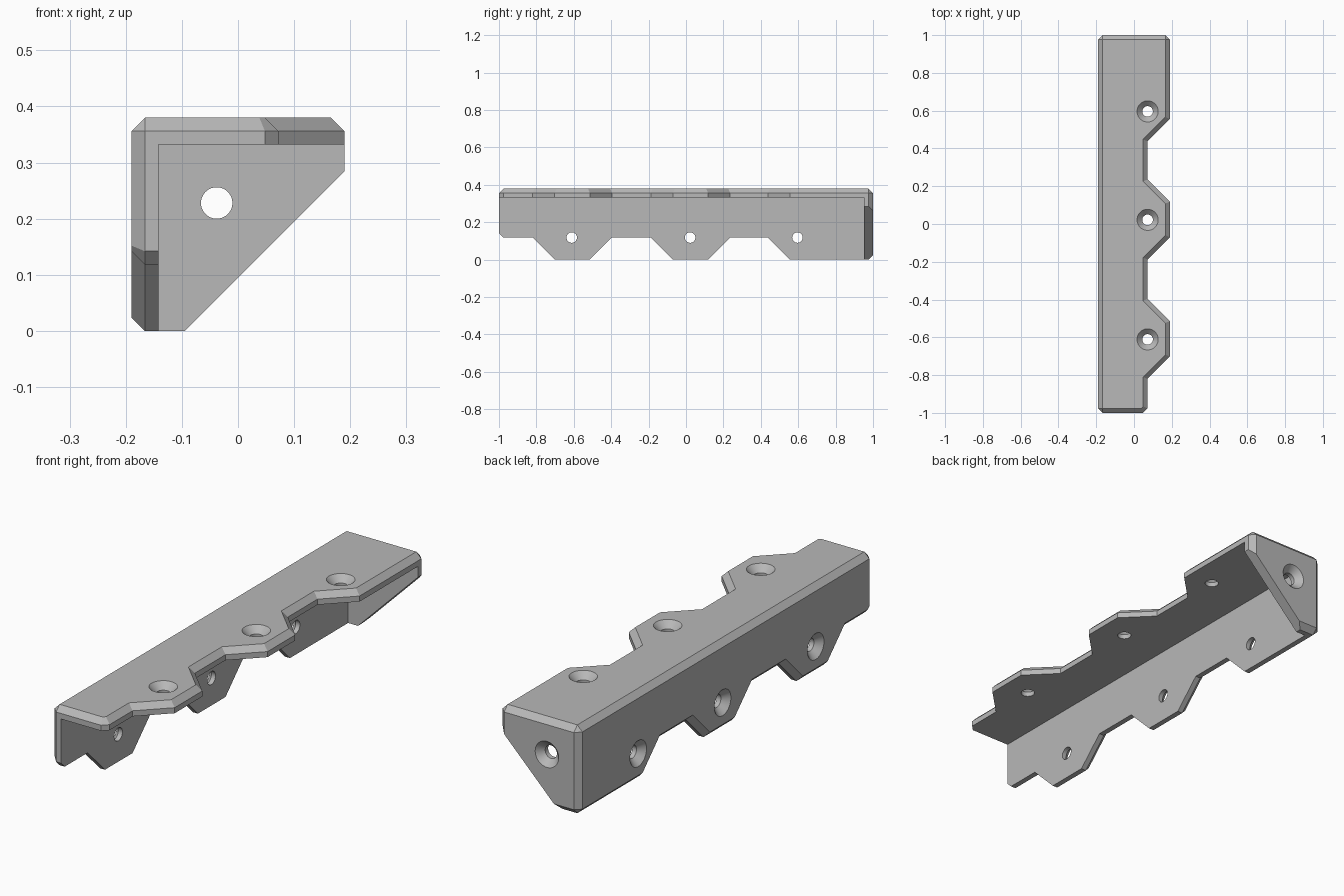
import bpy
import bmesh
from math import cos, sin, tau
from mathutils import Matrix, Vector

cube = bpy.data.objects.get("Cube")
if cube:
    bpy.data.objects.remove(cube, do_unlink=True)

HALF = 0.19       # half width of the bracket
TOP = 0.38        # overall height
WALL = 0.048      # plate thickness
BEVEL = 0.024     # chamfer on all outer edges
NOTCH = 0.072     # depth line of the scalloped edge
FAR = 0.3         # cutters run out past the body

# Swaps the top flange with the side flange (x -> HALF - z, z -> HALF - x)
SWAP = Matrix(((0, 0, -1, HALF), (0, 1, 0, 0), (-1, 0, 0, HALF), (0, 0, 0, 1)))
# Turns a drill pointing down from the top into one entering the back face
TO_BACK = Matrix(((1, 0, 0, 0), (0, 0, 1, 1 - TOP), (0, -1, 0, 0), (0, 0, 0, 1)))

metal = bpy.data.materials.new("plain_grey")
metal.use_nodes = True
GREY = (0.48, 0.48, 0.48, 1)
metal.diffuse_color = GREY
metal.node_tree.nodes["Principled BSDF"].inputs["Base Color"].default_value = GREY


def make_object(name, bm):
    bmesh.ops.recalc_face_normals(bm, faces=bm.faces)
    mesh = bpy.data.meshes.new(name)
    bm.to_mesh(mesh)
    bm.free()
    mesh.materials.append(metal)
    obj = bpy.data.objects.new(name, mesh)
    bpy.context.collection.objects.link(obj)
    return obj


def box(name, low, high):
    bm = bmesh.new()
    bmesh.ops.create_cube(bm, size=1)
    low, high = Vector(low), Vector(high)
    for v in bm.verts:
        v.co = v.co * (high - low) + (low + high) / 2
    return bm if name is None else make_object(name, bm)


def loft(name, sections, matrix=Matrix()):
    """Closed solid through a list of (outline, z) sections."""
    bm = bmesh.new()
    rings = [[bm.verts.new(matrix @ Vector((x, y, z))) for x, y in outline]
             for outline, z in sections]
    for a, b in zip(rings, rings[1:]):
        for i in range(len(a)):
            bm.faces.new((a[i - 1], a[i], b[i], b[i - 1]))
    bm.faces.new(rings[0])
    bm.faces.new(rings[-1])
    return make_object(name, bm)


def grow(outline, amount):
    """Mitred outward offset of a counter-clockwise outline."""
    pts = [Vector(p) for p in outline]
    normals = []
    for i, p in enumerate(pts):
        d = (p - pts[i - 1]).normalized()
        normals.append(Vector((d.y, -d.x)))
    result = []
    for i, p in enumerate(pts):
        n, m = normals[i], normals[(i + 1) % len(pts)]
        result.append(p + (n + m) * amount / (1 + n.dot(m)))
    return result


def circle(x, y, r, count=48):
    return [(x + r * cos(tau * i / count), y + r * sin(tau * i / count))
            for i in range(count)]


def cut(body, cutter):
    cutter.hide_render = True
    mod = body.modifiers.new("cut", 'BOOLEAN')
    mod.operation = 'DIFFERENCE'
    mod.solver = 'EXACT'
    mod.object = cutter
    bpy.context.view_layer.objects.active = body
    bpy.ops.object.modifier_apply(modifier=mod.name)
    bpy.data.objects.remove(cutter, do_unlink=True)


def cut_notch(body, outline, matrix):
    over = 0.012
    cut(body, loft("notch_cutter", [
        (outline, TOP - 0.15), (outline, TOP - BEVEL),
        (grow(outline, BEVEL + over), TOP + over)], matrix))


def cut_screw_hole(body, x, y, matrix):
    r, over = 0.028, 0.01
    cut(body, loft("hole_cutter", [
        (circle(x, y, r), TOP - 0.1), (circle(x, y, r), TOP - r),
        (circle(x, y, 2 * r + over), TOP + over)], matrix))


# Chamfered block
bm = box(None, (-HALF, -1, 0), (HALF, 1, TOP))
bmesh.ops.bevel(bm, geom=bm.edges[:], offset=BEVEL, segments=1, affect='EDGES')
bracket = make_object("corner_bracket", bm)

# Hollow it into two flanges and an end plate
cut(bracket, box("cavity_cutter", (WALL - HALF, -2, -1), (1, 1 - WALL, TOP - WALL)))

# Sloping edge of the end plate
slope = 0.095
corner = [(-slope - 0.1, -0.1), (FAR, -0.1), (FAR, FAR + slope)]
turn = Matrix(((1, 0, 0, 0), (0, 0, 1, 0), (0, 1, 0, 0), (0, 0, 0, 1)))
cut(bracket, loft("slope_cutter", [(corner, -2), (corner, 2)], turn))

# Scalloped edges and screw holes, the same on both flanges
rise = FAR - NOTCH
end_notch = [(NOTCH - 0.1, -1 + BEVEL - 0.1), (FAR, -1 + BEVEL - 0.1),
             (FAR, -0.82 + rise), (NOTCH, -0.82), (NOTCH, -1 + BEVEL)]
for matrix in (Matrix(), SWAP):
    cut_notch(bracket, end_notch, matrix)
    for y0, y1 in ((-0.396, -0.188), (0.236, 0.438)):
        cut_notch(bracket, [(NOTCH, y0), (FAR, y0 - rise),
                            (FAR, y1 + rise), (NOTCH, y1)], matrix)
    for y in (-0.611, 0.022, 0.596):
        cut_screw_hole(bracket, NOTCH, y, matrix)

# Screw hole in the end plate
cut_screw_hole(bracket, -0.038, -0.228, TO_BACK)

bpy.ops.object.select_all(action='DESELECT')
bracket.select_set(True)
bpy.context.view_layer.objects.active = bracket
bpy.ops.object.shade_smooth_by_angle()
